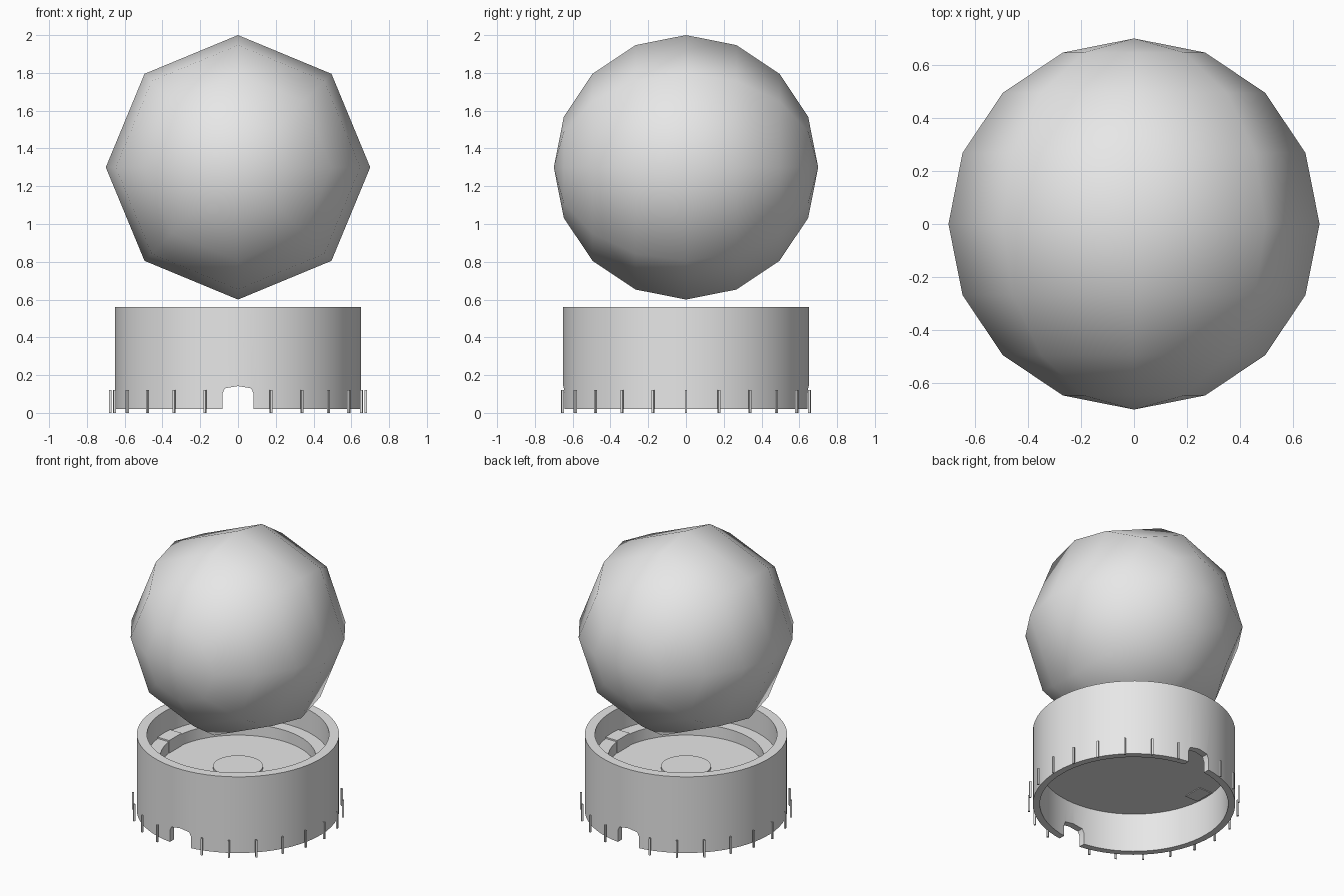
import bpy, math

if "Cube" in bpy.data.objects:
    bpy.data.objects.remove(bpy.data.objects["Cube"])

grey = bpy.data.materials.new("light_grey")
grey.diffuse_color = (0.8, 0.8, 0.8, 1)
grey.use_nodes = True
grey.node_tree.nodes["Principled BSDF"].inputs["Base Color"].default_value = grey.diffuse_color


def finish(ob, name, angle=None):
    ob.name = name
    ob.data.materials.clear()
    ob.data.materials.append(grey)
    if angle:
        bpy.ops.object.select_all(action='DESELECT')
        ob.select_set(True)
        bpy.context.view_layer.objects.active = ob
        bpy.ops.object.shade_smooth_by_angle(angle=math.radians(angle))
    return ob


def box(name, size, loc, turn=0):
    bpy.ops.mesh.primitive_cube_add(size=1, location=loc, rotation=(0, 0, turn))
    ob = bpy.context.object
    ob.scale = size
    return finish(ob, name)


def lathe(name, profile, n=64):
    # closed ring when the profile does not touch the axis
    verts = [(r * math.cos(2 * math.pi * i / n), r * math.sin(2 * math.pi * i / n), z)
             for i in range(n) for r, z in profile]
    m = len(profile)
    faces = [(i * m + j, (i + 1) % n * m + j, (i + 1) % n * m + (j + 1) % m, i * m + (j + 1) % m)
             for i in range(n) for j in range(m)]
    me = bpy.data.meshes.new(name)
    me.from_pydata(verts, [], faces)
    ob = bpy.data.objects.new(name, me)
    bpy.context.collection.objects.link(ob)
    return ob


# Globe: coarse sphere with its poles along y
bpy.ops.mesh.primitive_uv_sphere_add(segments=8, ring_count=8, radius=0.7,
                                     location=(0, 0, 1.3), rotation=(math.pi / 2, 0, 0))
finish(bpy.context.object, "globe", 80)

# Base wall with inner ledge, hollow underneath
wall = lathe("base_wall", [(0.65, 0.02), (0.65, 0.56), (0.585, 0.56), (0.585, 0.40),
                           (0.50, 0.40), (0.50, 0.295), (0.605, 0.295), (0.605, 0.02)])

# Arched cable notches through front and back
arch = [(-0.083, -0.1), (0.083, -0.1), (0.083, 0.10), (0.07, 0.13), (0.0, 0.142),
        (-0.07, 0.13), (-0.083, 0.10)]
k = len(arch)
me = bpy.data.meshes.new("notch_cutter")
me.from_pydata([(x, y, z) for y in (-1, 1) for x, z in arch], [],
               [tuple(range(k)), tuple(range(2 * k - 1, k - 1, -1))] +
               [(i, i + k, (i + 1) % k + k, (i + 1) % k) for i in range(k)])
cutter = bpy.data.objects.new("notch_cutter", me)
bpy.context.collection.objects.link(cutter)
cutter.hide_render = True
for ob in (wall, cutter):
    bpy.context.view_layer.objects.active = ob
    bpy.ops.object.select_all(action='DESELECT')
    ob.select_set(True)
    bpy.ops.object.mode_set(mode='EDIT')
    bpy.ops.mesh.select_all(action='SELECT')
    bpy.ops.mesh.normals_make_consistent(inside=False)
    bpy.ops.object.mode_set(mode='OBJECT')
mod = wall.modifiers.new("notch", 'BOOLEAN')
mod.operation = 'DIFFERENCE'
mod.solver = 'EXACT'
mod.object = cutter
bpy.context.view_layer.objects.active = wall
bpy.ops.object.modifier_apply(modifier="notch")
bpy.data.objects.remove(cutter)
finish(wall, "base_wall", 30)

# Floor inside the base and its raised centre disc
for name, r, z, h in (("floor", 0.505, 0.3075, 0.025), ("centre_disc", 0.16, 0.3275, 0.015)):
    bpy.ops.mesh.primitive_cylinder_add(vertices=64, radius=r, depth=h, location=(0, 0, z))
    finish(bpy.context.object, name, 30)

# Side tabs on the ledge
for s in (-1, 1):
    box("side_tab", (0.10, 0.14, 0.12), (s * 0.54, 0, 0.35))

# Thin pins around the foot, none at the notches
for i in range(24):
    if i in (6, 18):
        continue
    a = math.radians(15 * i)
    box("foot_pin", (0.012, 0.012, 0.12), (0.677 * math.cos(a), 0.677 * math.sin(a), 0.06), a)
